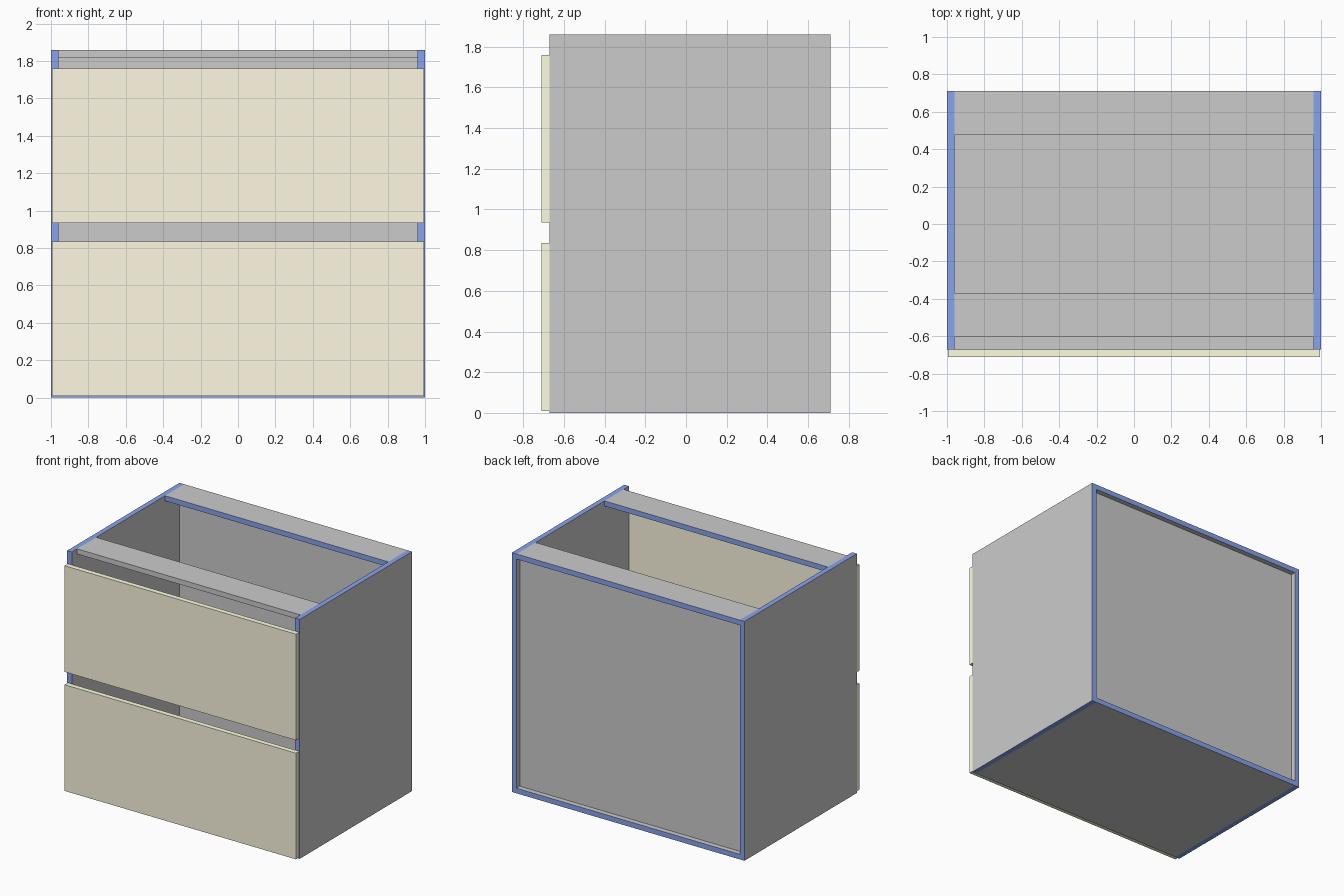
import bpy, bmesh
from mathutils import Vector

if "Cube" in bpy.data.objects:
    bpy.data.objects.remove(bpy.data.objects["Cube"])


def material(name, rgb):
    m = bpy.data.materials.new(name)
    m.diffuse_color = (*rgb, 1)
    m.use_nodes = True
    m.node_tree.nodes["Principled BSDF"].inputs["Base Color"].default_value = m.diffuse_color
    return m


BOARD = material("grey_board", (0.8, 0.8, 0.8))
BANDING = material("blue_edging", (0.25, 0.37, 0.85))
FRONT = material("tan_front", (1.0, 0.95, 0.76))
FRONT_EDGE = material("pale_front_edge", (1.0, 1.0, 0.75))


def board(name, x, y, z, edged="", face=BOARD, edge=BANDING):
    """Box between (min, max) ranges; sides listed in edged get the edge material."""
    bm = bmesh.new()
    bmesh.ops.create_cube(bm, size=1)
    for v in bm.verts:
        v.co = Vector([(r[0] + r[1]) / 2 + c * (r[1] - r[0])
                       for c, r in zip(v.co, (x, y, z))])
    bm.normal_update()
    for f in bm.faces:
        axis = max(range(3), key=lambda i: abs(f.normal[i]))
        side = ("+" if f.normal[axis] > 0 else "-") + "xyz"[axis]
        f.material_index = int(side in edged.split())
    mesh = bpy.data.meshes.new(name)
    bm.to_mesh(mesh)
    bm.free()
    mesh.materials.append(face)
    mesh.materials.append(edge)
    ob = bpy.data.objects.new(name, mesh)
    bpy.context.collection.objects.link(ob)
    return ob


T = 0.04                       # board thickness
W, H = 1.0, 1.86               # half width, height
Y0, Y1 = -0.67, 0.71           # carcass front and back
inner = (-W + T, W - T)

# Carcass sides
for name, x in (("left_side", (-W, -W + T)), ("right_side", (W - T, W))):
    board(name, x, (Y0, Y1), (0, H), "+y -y +z -z")

# Bottom and recessed back
board("bottom_panel", inner, (Y0, Y1), (0, T), "+y -y")
board("back_panel", inner, (0.65, 0.67), (T, H - T))

# Top rails
board("front_rail", inner, (-0.605, -0.37), (H - T, H), "+y")
board("back_rail", inner, (0.475, Y1), (H - T, H), "+y -y")

# Two drawer fronts
for name, z in (("lower_drawer_front", 0.01), ("upper_drawer_front", 0.935)):
    board(name, (-0.995, 0.995), (-0.71, Y0), (z, z + 0.825),
          "+x -x +z -z", FRONT, FRONT_EDGE)
